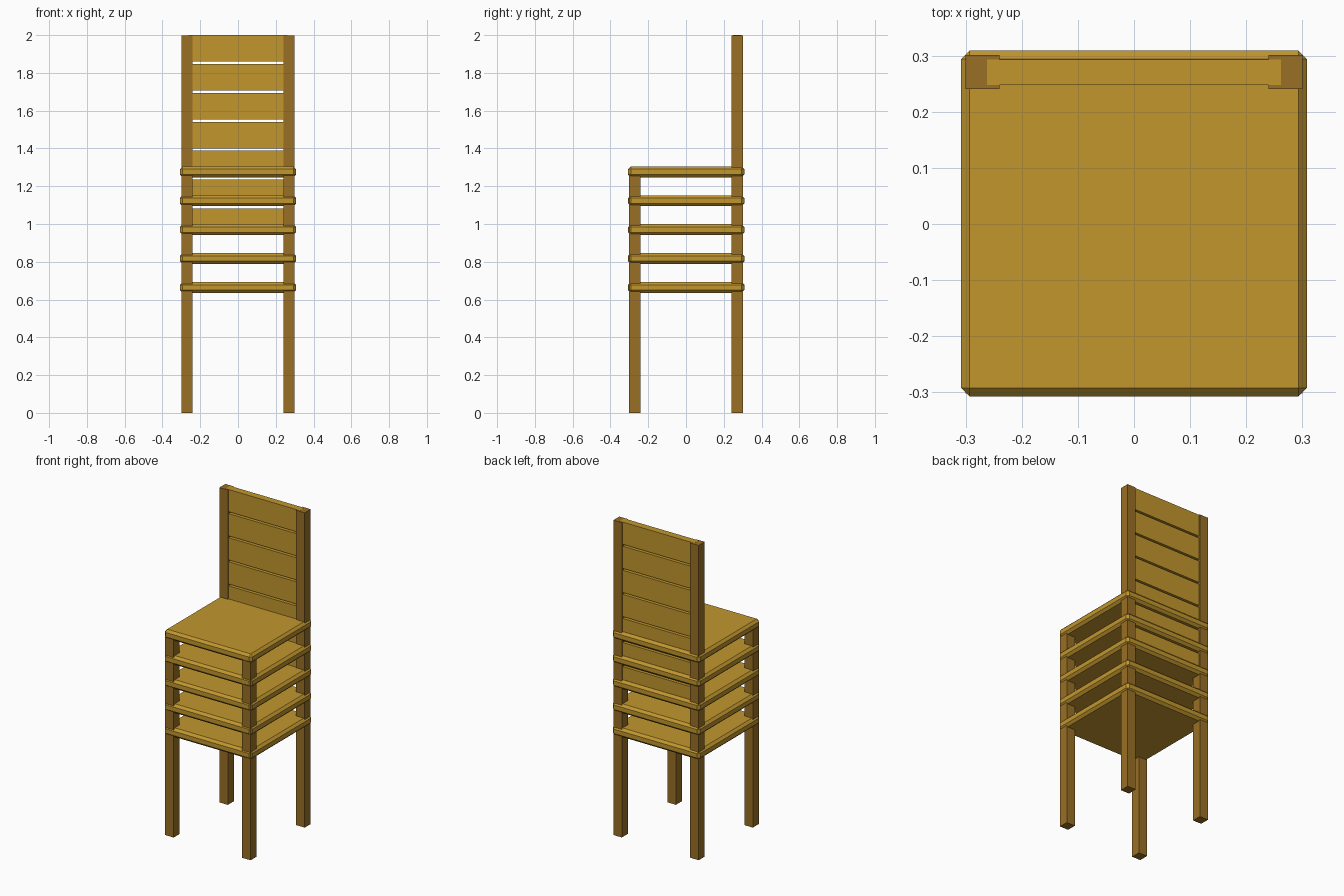
import bpy

if "Cube" in bpy.data.objects:
    bpy.data.objects.remove(bpy.data.objects["Cube"])

STEP = 0.153   # vertical offset between stacked chairs
COUNT = 5      # chairs in the stack


def material(name, rgb):
    m = bpy.data.materials.new(name)
    m.diffuse_color = (*rgb, 1)
    m.use_nodes = True
    m.node_tree.nodes["Principled BSDF"].inputs["Base Color"].default_value = m.diffuse_color
    return m


light_wood = material("light golden wood", (0.539, 0.307, 0.027))
dark_wood = material("dark brown wood", (0.320, 0.160, 0.018))


def box(name, lo, hi, mat, chamfer=0):
    bpy.ops.mesh.primitive_cube_add(
        size=1, location=[(a + b) / 2 for a, b in zip(lo, hi)])
    ob = bpy.context.object
    ob.name = name
    ob.scale = [b - a for a, b in zip(lo, hi)]
    bpy.ops.object.transform_apply(location=False, rotation=False, scale=True)
    ob.data.materials.append(mat)
    if chamfer:
        mod = ob.modifiers.new("chamfer", 'BEVEL')
        mod.width = chamfer
        mod.segments = 1
    return ob


# Legs: nested legs of the stack read as continuous posts
for side, x in (("left", -0.27), ("right", 0.27)):
    box(f"front_leg_{side}", (x - 0.03, -0.302, 0), (x + 0.03, -0.242, 1.265), dark_wood)
    box(f"back_post_{side}", (x - 0.03, 0.241, 0), (x + 0.03, 0.301, 1.999), dark_wood)

# Chamfered seats, one per chair
for i in range(COUNT):
    z = 0.635 + i * STEP
    box(f"seat_{i + 1}", (-0.308, -0.307, z), (0.308, 0.309, z + 0.058),
        light_wood, 0.015)

# Backrest slats: three per chair, overlapping with the neighbours' slats
for i in range(COUNT + 2):
    top = 2.0 - i * STEP
    box(f"back_slat_{i + 1}", (-0.262, 0.248, top - 0.141), (0.262, 0.293, top), light_wood)
